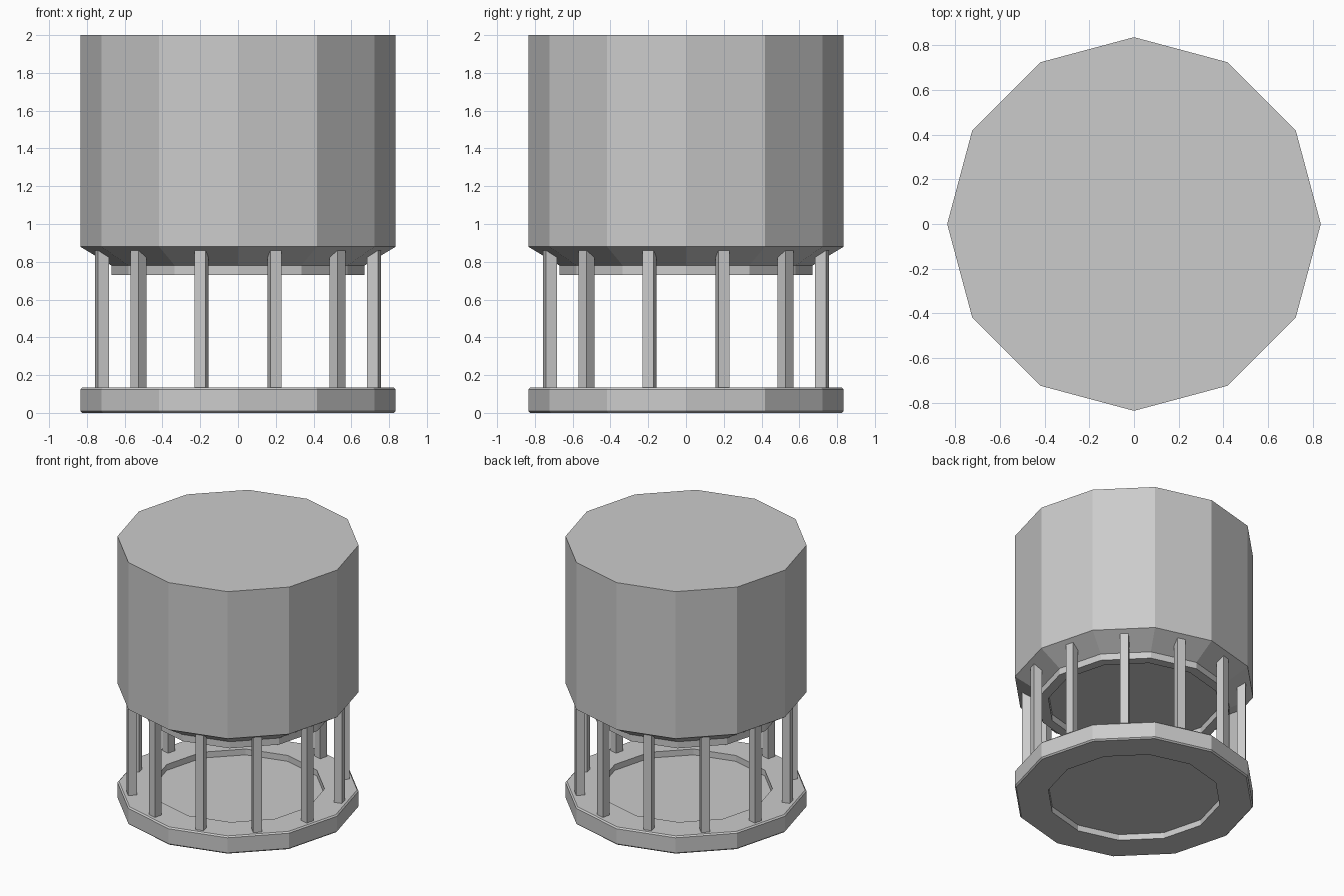
import bpy, bmesh, math
from mathutils import Matrix

if "Cube" in bpy.data.objects:
    bpy.data.objects.remove(bpy.data.objects["Cube"])

SIDES = 12
R = 0.835


def finish(bm, name):
    bmesh.ops.remove_doubles(bm, verts=bm.verts, dist=1e-5)
    bmesh.ops.recalc_face_normals(bm, faces=bm.faces)
    mesh = bpy.data.meshes.new(name)
    bm.to_mesh(mesh)
    bm.free()
    obj = bpy.data.objects.new(name, mesh)
    bpy.context.collection.objects.link(obj)
    return obj


def lathe(name, profile):
    """Twelve-sided solid from (radius, z) rings, capped at both ends."""
    bm = bmesh.new()
    rings = []
    for r, z in profile:
        rings.append([bm.verts.new((r * math.cos(math.tau * i / SIDES),
                                    r * math.sin(math.tau * i / SIDES), z))
                      for i in range(SIDES)])
    for a, b in zip(rings, rings[1:]):
        for i in range(SIDES):
            j = (i + 1) % SIDES
            bm.faces.new((a[i], a[j], b[j], b[i]))
    bm.faces.new(rings[0])
    bm.faces.new(rings[-1])
    return finish(bm, name)


# Base plate with shallow recesses above and below
lathe("base_plate", [(0.60, 0.045), (0.60, 0), (R - 0.01, 0), (R, 0.01),
                     (R, 0.125), (R - 0.01, 0.135), (0.60, 0.135), (0.60, 0.09)])

# Upper drum with tapered underside and recessed neck
lathe("upper_drum", [(0.60, 0.78), (0.60, 0.73), (0.67, 0.73), (0.67, 0.78),
                     (R, 0.88), (R, 2.0)])

# Ring of square posts, one centred on each side
z0, z1, w = 0.12, 0.868, 0.06
for i in range(SIDES):
    bm = bmesh.new()
    turn = Matrix.Rotation(math.tau * (i + 0.5) / SIDES, 4, 'Z')
    place = Matrix.Translation((0.745, 0, (z0 + z1) / 2))
    bmesh.ops.create_cube(bm, size=1,
                          matrix=turn @ place @ Matrix.Diagonal((w, w, z1 - z0, 1)))
    finish(bm, f"post_{i + 1}")
